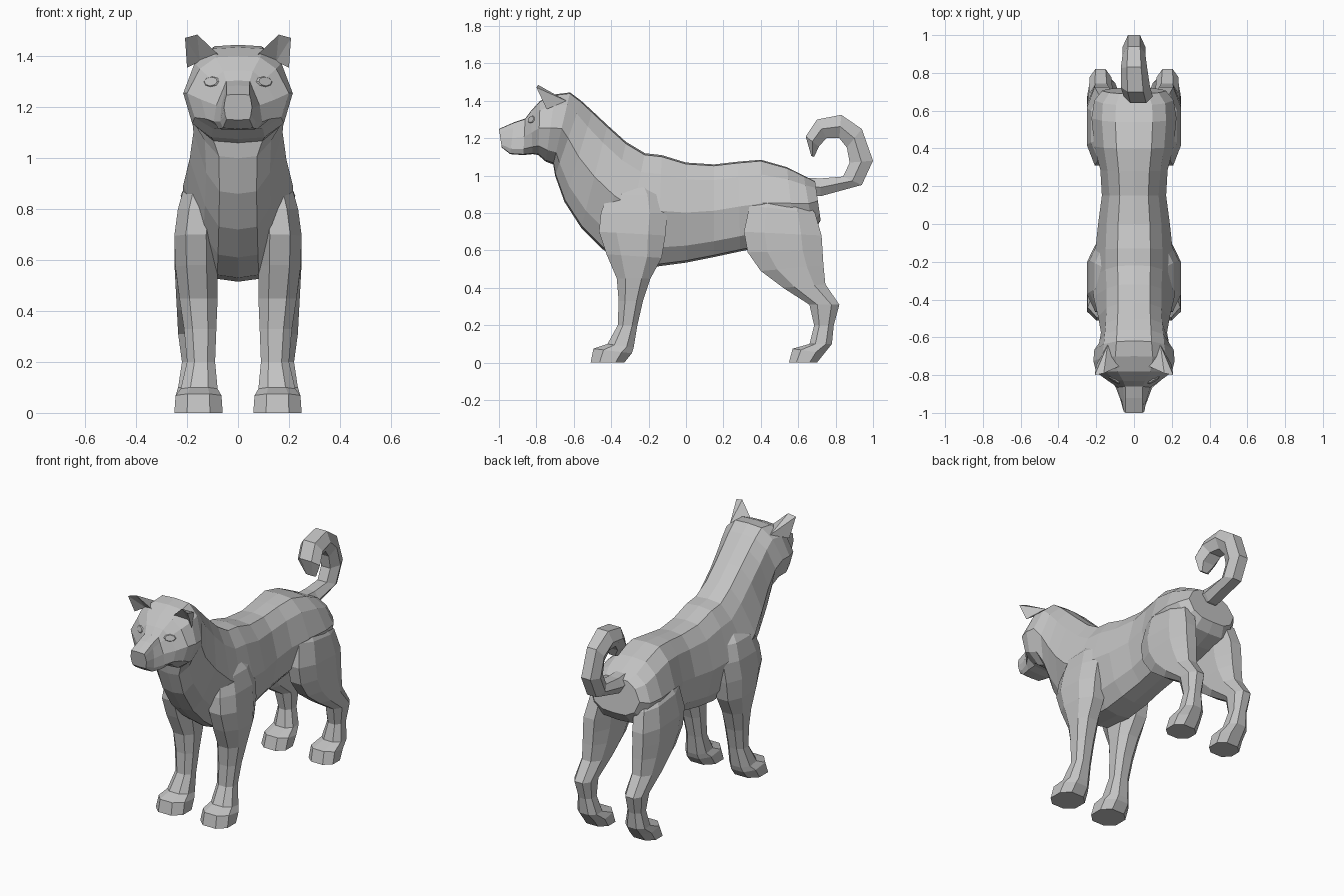
import bpy, bmesh, math
from mathutils import Vector
from mathutils.bvhtree import BVHTree

fur = bpy.data.materials.new("grey_fur")
fur.diffuse_color = (0.55, 0.55, 0.55, 1)


def finish(bm, name):
    bmesh.ops.recalc_face_normals(bm, faces=bm.faces)
    mesh = bpy.data.meshes.new(name)
    bm.to_mesh(mesh)
    bm.free()
    mesh.materials.append(fur)
    obj = bpy.data.objects.new(name, mesh)
    bpy.context.collection.objects.link(obj)
    return obj


def loft(name, rings):
    """Skin a list of closed rings and cap both ends."""
    bm = bmesh.new()
    loops = [[bm.verts.new(p) for p in ring] for ring in rings]
    n = len(loops[0])
    for a, b in zip(loops, loops[1:]):
        for i in range(n):
            j = (i + 1) % n
            bm.faces.new((a[i], a[j], b[j], b[i]))
    bm.faces.new(loops[0])
    bm.faces.new(loops[-1])
    return finish(bm, name)


def body_ring(ty, tz, by, bz, wu, wm, wl, square=0.58):
    """Twelve-sided section from a top point to a bottom point, three half widths."""
    half = [(0, 1), (square * wu, 0.985), (wu, 0.83), (wm, 0.5), (wl, 0.17), (square * wl, 0.02), (0, 0)]
    pts = half + [(-x, t) for x, t in half[-2:0:-1]]
    return [(x, by + (ty - by) * t, bz + (tz - bz) * t) for x, t in pts]


def limb_ring(ay, az, by, bz, x0, x1, sides=8, power=0.85):
    """Rounded section spanning two side-view points and two x limits."""
    angles = [2 * math.pi * (i + 0.5) / sides for i in range(sides)]
    top_c = max(abs(math.cos(a)) for a in angles)
    top_s = max(abs(math.sin(a)) for a in angles)
    pts = []
    for a in angles:
        c, s = math.cos(a) / top_c, math.sin(a) / top_s
        c = math.copysign(abs(c) ** power, c)
        s = math.copysign(abs(s) ** power, s)
        t = (1 + c) / 2
        pts.append(((x0 + x1) / 2 + (x1 - x0) / 2 * s, ay + (by - ay) * t, az + (bz - az) * t))
    return pts


# Body, neck, head and snout in one skin: rump to nose
body = loft("body_and_head", [body_ring(*r) for r in [
    (0.69, 0.97, 0.72, 0.76, 0.13, 0.17, 0.14),
    (0.63, 1.00, 0.68, 0.70, 0.165, 0.21, 0.17),
    (0.54, 1.045, 0.58, 0.66, 0.17, 0.225, 0.18),
    (0.40, 1.085, 0.42, 0.62, 0.16, 0.21, 0.165),
    (0.28, 1.075, 0.29, 0.595, 0.14, 0.178, 0.15),
    (0.15, 1.06, 0.15, 0.565, 0.13, 0.17, 0.14),
    (0.00, 1.07, 0.00, 0.535, 0.145, 0.19, 0.15),
    (-0.13, 1.11, -0.15, 0.515, 0.15, 0.205, 0.15),
    (-0.22, 1.12, -0.34, 0.53, 0.15, 0.22, 0.14),
    (-0.32, 1.18, -0.45, 0.61, 0.145, 0.215, 0.135),
    (-0.42, 1.27, -0.56, 0.72, 0.145, 0.19, 0.13),
    (-0.50, 1.345, -0.65, 0.86, 0.15, 0.175, 0.125),
    (-0.56, 1.40, -0.70, 1.00, 0.155, 0.185, 0.13),
    (-0.62, 1.445, -0.71, 1.06, 0.16, 0.21, 0.165),
    (-0.70, 1.435, -0.75, 1.075, 0.17, 0.215, 0.18),
    (-0.78, 1.40, -0.79, 1.11, 0.15, 0.20, 0.17),
    (-0.83, 1.345, -0.82, 1.115, 0.10, 0.145, 0.125),
    (-0.86, 1.305, -0.87, 1.11, 0.058, 0.085, 0.095, 0.8),
    (-0.92, 1.285, -0.94, 1.115, 0.053, 0.066, 0.07, 0.85),
    (-1.00, 1.25, -0.985, 1.15, 0.05, 0.055, 0.05, 0.9)]])

# Legs: front y/z, back y/z, inner x, outer x, from shoulder or hip to paw
legs = {
    "front_leg": [
        (-0.36, 1.00, -0.20, 0.98, 0.06, 0.14),
        (-0.42, 0.90, -0.13, 0.90, 0.06, 0.208),
        (-0.455, 0.80, -0.10, 0.80, 0.07, 0.236),
        (-0.465, 0.70, -0.11, 0.68, 0.08, 0.25),
        (-0.425, 0.58, -0.13, 0.56, 0.08, 0.246),
        (-0.37, 0.45, -0.19, 0.45, 0.08, 0.23),
        (-0.36, 0.33, -0.23, 0.33, 0.085, 0.212),
        (-0.365, 0.20, -0.26, 0.20, 0.09, 0.20),
        (-0.42, 0.10, -0.28, 0.08, 0.08, 0.225),
        (-0.495, 0.075, -0.29, 0.05, 0.065, 0.245),
        (-0.51, 0.0, -0.33, 0.0, 0.06, 0.25)],
    "hind_leg": [
        (0.40, 0.96, 0.60, 0.92, 0.06, 0.15),
        (0.34, 0.84, 0.69, 0.80, 0.08, 0.228),
        (0.31, 0.70, 0.725, 0.68, 0.09, 0.25),
        (0.33, 0.59, 0.73, 0.60, 0.095, 0.25),
        (0.40, 0.49, 0.735, 0.52, 0.10, 0.245),
        (0.52, 0.40, 0.745, 0.42, 0.11, 0.24),
        (0.66, 0.31, 0.82, 0.31, 0.12, 0.235),
        (0.685, 0.20, 0.79, 0.20, 0.125, 0.22),
        (0.66, 0.10, 0.78, 0.10, 0.10, 0.235),
        (0.57, 0.075, 0.74, 0.05, 0.08, 0.245),
        (0.55, 0.0, 0.70, 0.0, 0.08, 0.25)],
}
for side, sx in (("left", 1), ("right", -1)):
    for name, rows in legs.items():
        loft(f"{side}_{name}", [[(x * sx, y, z) for x, y, z in limb_ring(*r)] for r in rows])

# Curled tail: inner curve point, outer curve point, x limits
loft("curled_tail", [limb_ring(*r, sides=6, power=0.9) for r in [
    (0.62, 0.99, 0.64, 0.90, -0.06, 0.06),
    (0.72, 0.985, 0.72, 0.89, -0.06, 0.06),
    (0.84, 0.995, 0.94, 0.95, -0.06, 0.06),
    (0.875, 1.07, 1.00, 1.08, -0.06, 0.06),
    (0.86, 1.15, 0.94, 1.25, -0.06, 0.06),
    (0.82, 1.20, 0.83, 1.325, -0.07, 0.07),
    (0.75, 1.20, 0.70, 1.30, -0.07, 0.085),
    (0.71, 1.155, 0.64, 1.21, -0.055, 0.10),
    (0.685, 1.10, 0.67, 1.105, 0.0, 0.07)]])

# Ears with a hollow front, and eyes laid on the face
skin = BVHTree.FromPolygons([v.co for v in body.data.vertices],
                            [list(p.vertices) for p in body.data.polygons])
for side, sx in (("left", 1), ("right", -1)):
    bm = bmesh.new()
    inner, outer, back, tip_in, tip_out, hollow = [bm.verts.new((x * sx, y, z)) for x, y, z in [
        (0.07, -0.75, 1.40), (0.20, -0.745, 1.355), (0.14, -0.64, 1.40),
        (0.16, -0.79, 1.485), (0.208, -0.80, 1.472), (0.15, -0.71, 1.38)]]
    for root in (back, hollow):
        bm.faces.new((inner, root, tip_in))
        bm.faces.new((root, tip_out, tip_in))
        bm.faces.new((root, outer, tip_out))
    bm.faces.new((inner, back, hollow))
    bm.faces.new((outer, back, hollow))
    finish(bm, f"{side}_ear")

    spot, normal, _, _ = skin.ray_cast(Vector((sx * 0.105, -2, 1.30)), Vector((0, 1, 0)))
    bm = bmesh.new()
    bmesh.ops.create_cone(bm, cap_ends=True, segments=8, radius1=0.038, radius2=0.03, depth=0.008)
    eye = finish(bm, f"{side}_eye")
    eye.location = spot
    eye.rotation_euler = normal.to_track_quat('Z', 'Y').to_euler()
    eye.scale = (1, 0.6, 1)
